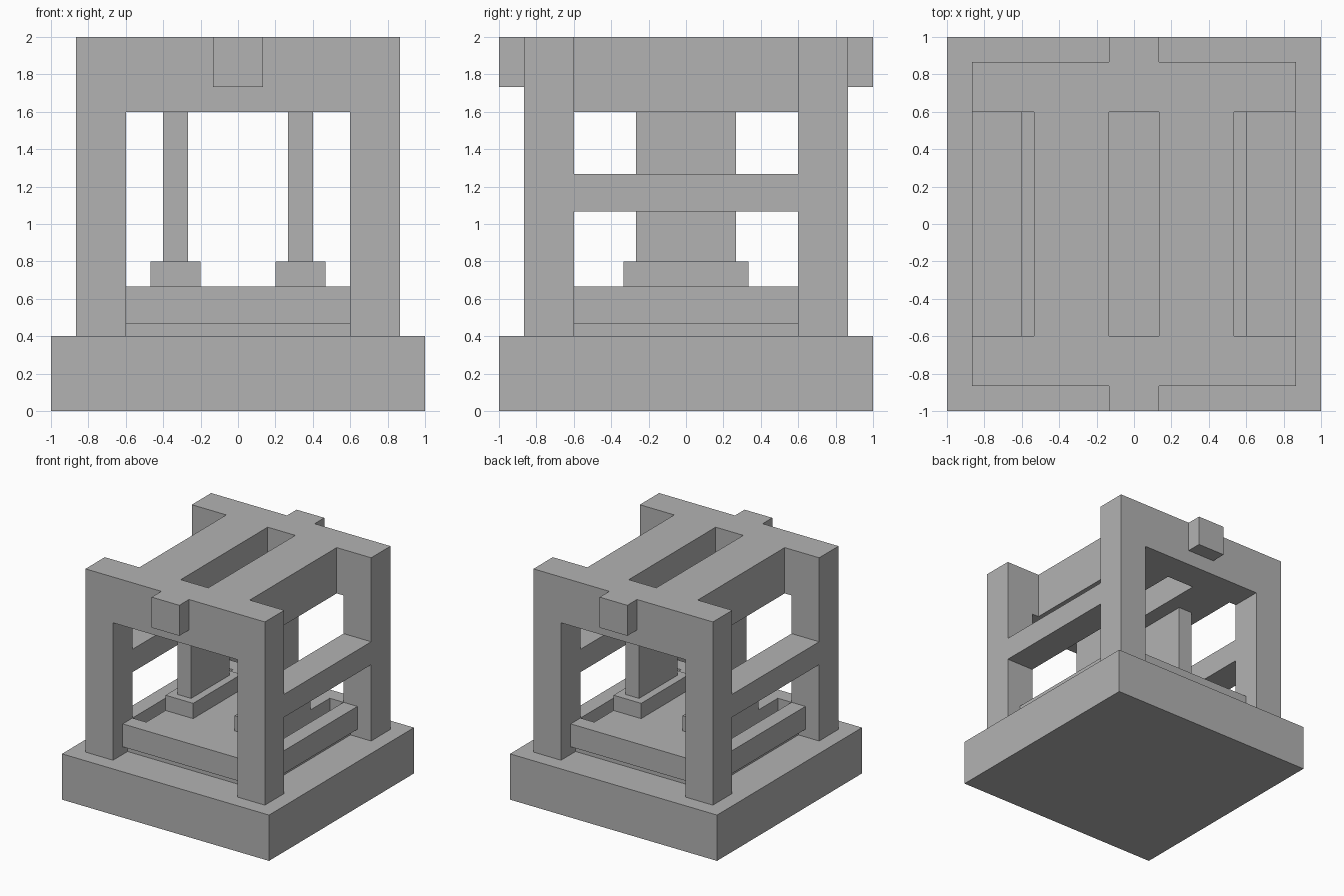
import bpy
import bmesh
from mathutils import Vector

cube = bpy.data.objects.get("Cube")
if cube:
    bpy.data.objects.remove(cube, do_unlink=True)

U = 1 / 15  # modelling grid step

grey = bpy.data.materials.new("plain_grey")
grey.use_nodes = True
colour = (0.45, 0.45, 0.45, 1)
grey.diffuse_color = colour
grey.node_tree.nodes["Principled BSDF"].inputs["Base Color"].default_value = colour


def finish(name, bm):
    bmesh.ops.recalc_face_normals(bm, faces=bm.faces)
    mesh = bpy.data.meshes.new(name)
    bm.to_mesh(mesh)
    bm.free()
    mesh.materials.append(grey)
    obj = bpy.data.objects.new(name, mesh)
    bpy.context.scene.collection.objects.link(obj)
    return obj


def box(name, x, y, z):
    """Box from (low, high) ranges in grid steps."""
    bm = bmesh.new()
    bmesh.ops.create_cube(bm, size=1)
    low, high = (Vector(c) * U for c in zip(x, y, z))
    for v in bm.verts:
        v.co = (low + high) / 2 + v.co * (high - low)
    return finish(name, bm)


def extrude(name, points, depth):
    """Flat outline of 3D points in grid steps, pushed along depth."""
    bm = bmesh.new()
    face = bm.faces.new([bm.verts.new(Vector(p) * U) for p in points])
    result = bmesh.ops.extrude_face_region(bm, geom=[face])
    moved = [g for g in result["geom"] if isinstance(g, bmesh.types.BMVert)]
    bmesh.ops.translate(bm, verts=moved, vec=Vector(depth) * U)
    return finish(name, bm)


def span(side, a, b):
    return tuple(sorted((side * a, side * b)))


# Base block and the low cross-shaped spacer on it
box("base", (-15, 15), (-15, 15), (0, 6))
corner = [(10, 9), (9, 9), (9, 10)]
outline = []
for sx, sy in ((1, 1), (-1, 1), (-1, -1), (1, -1)):
    pts = corner if sx == sy else corner[::-1]
    outline += [(sx * px, sy * py, 6) for px, py in pts]
extrude("spacer_plate", outline, (0, 0, 1))

# Central platform carrying the two pillars
box("platform", (-7, 7), (-9, 9), (7, 10))

# Front and back portals with lug and lower rail
half = [(13, 6), (13, 30)]
inner = [(9, 24), (9, 6)]
arch = half[:1] + half[1:] + [(-px, pz) for px, pz in half[::-1]]
arch += [(-px, pz) for px, pz in inner[::-1]] + inner
for side, label in ((-1, "front"), (1, "back")):
    extrude(label + "_portal", [(px, side * 9, pz) for px, pz in arch], (0, side * 4, 0))
    box(label + "_lug", (-2, 2), span(side, 13, 15), (26, 30))
    box(label + "_lower_rail", (-9, 9), span(side, 9, 11), (7, 10))

# Mirrored side parts: rails, top beams and pillars on feet
for side, label in ((-1, "right"), (1, "left")):
    box(label + "_lower_rail", span(side, 9, 11), (-9, 9), (7, 10))
    box(label + "_middle_rail", span(side, 9, 13), (-9, 9), (16, 19))
    box(label + "_top_beam", span(side, 2, 8), (-9, 9), (24, 30))
    box(label + "_pillar_foot", span(side, 3, 7), (-5, 5), (10, 12))
    box(label + "_pillar", span(side, 4, 6), (-4, 4), (12, 24))
